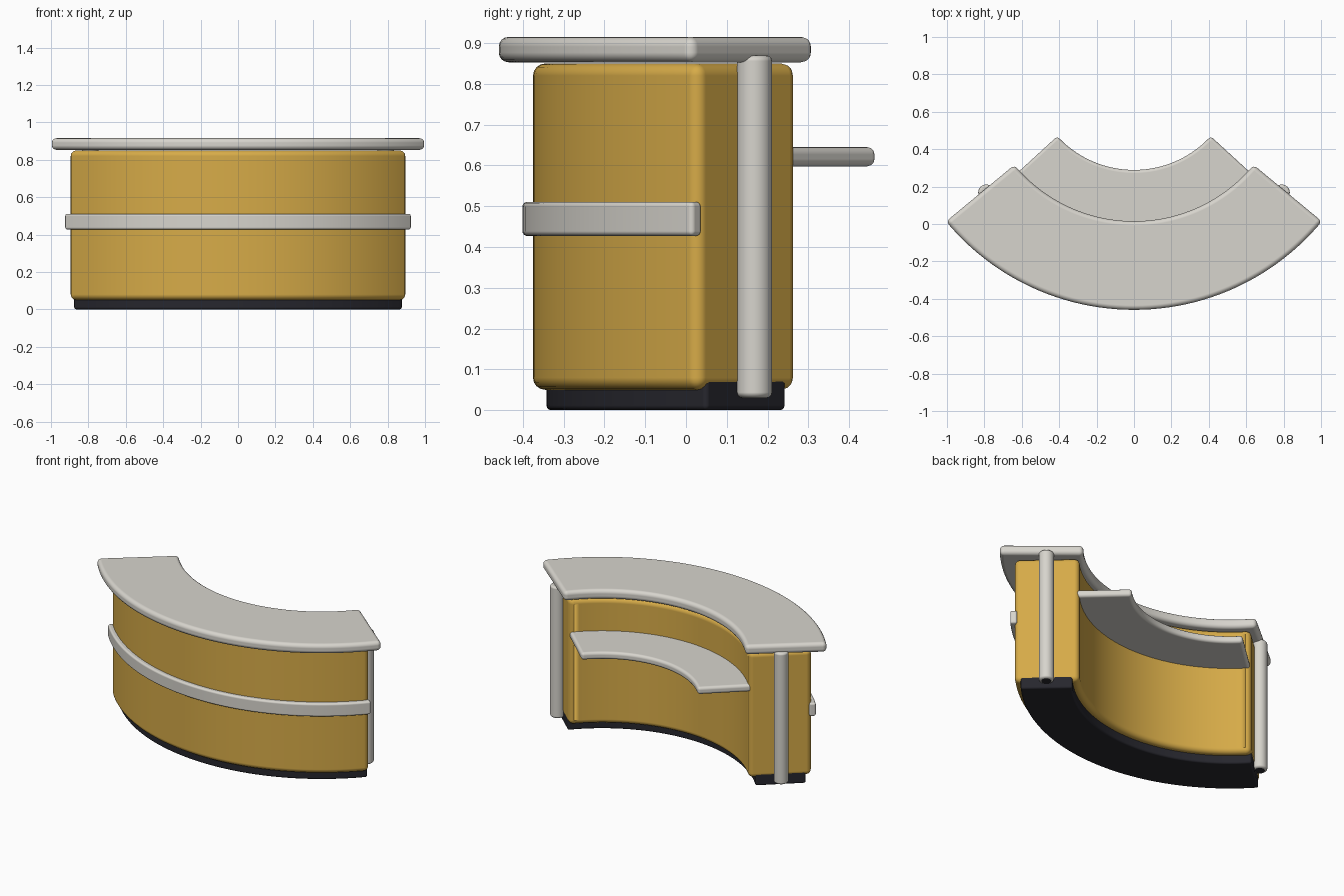
import bpy
import bmesh
from math import sin, cos, radians

cube = bpy.data.objects.get("Cube")
if cube:
    bpy.data.objects.remove(cube, do_unlink=True)

CENTRE_Y = 0.845  # shared centre of every arc, behind the counter
SEGMENTS = 48


def make_material(name, rgb):
    mat = bpy.data.materials.new(name)
    mat.use_nodes = True
    colour = (*rgb, 1.0)
    mat.diffuse_color = colour
    bsdf = mat.node_tree.nodes["Principled BSDF"]
    bsdf.inputs["Base Color"].default_value = colour
    bsdf.inputs["Roughness"].default_value = 0.6
    return mat


yellow = make_material("mustard yellow", (0.68, 0.41, 0.065))
grey = make_material("warm light grey", (0.68, 0.66, 0.61))
black = make_material("soft black", (0.02, 0.02, 0.027))


def finish(name, bm, mats, bevel, steps=4):
    """Turn a bmesh into a smooth object with rounded edges."""
    bmesh.ops.recalc_face_normals(bm, faces=bm.faces)
    mesh = bpy.data.meshes.new(name)
    bm.to_mesh(mesh)
    bm.free()
    for mat in mats:
        mesh.materials.append(mat)
    mesh.shade_smooth()
    obj = bpy.data.objects.new(name, mesh)
    bpy.context.collection.objects.link(obj)
    mod = obj.modifiers.new("rounded edges", "BEVEL")
    mod.width = bevel
    mod.segments = steps
    mod.limit_method = "ANGLE"
    mod.angle_limit = radians(40)
    mod.harden_normals = True
    return obj


def polar(radius, angle, z):
    return (radius * sin(angle), CENTRE_Y - radius * cos(angle), z)


def arc_block(name, r_in, r_out, half_angle, z0, z1, mat, bevel):
    """Sweep a rectangular section along an arc about the shared centre."""
    bm = bmesh.new()
    section = [(r_in, z0), (r_out, z0), (r_out, z1), (r_in, z1)]
    rings = []
    for i in range(SEGMENTS + 1):
        a = radians(half_angle) * (2 * i / SEGMENTS - 1)
        rings.append([bm.verts.new(polar(r, a, z)) for r, z in section])
    for a, b in zip(rings, rings[1:]):
        for k in range(4):
            n = (k + 1) % 4
            bm.faces.new((a[k], a[n], b[n], b[k]))
    bm.faces.new(rings[0])
    bm.faces.new(rings[-1])
    return finish(name, bm, [mat], bevel)


def post(name, side):
    """Round end post with a dark underside."""
    bm = bmesh.new()
    bmesh.ops.create_cone(bm, cap_ends=True, segments=32,
                          radius1=0.043, radius2=0.043, depth=0.84)
    bmesh.ops.translate(bm, verts=bm.verts, vec=(side * 0.79, 0.168, 0.45))
    bm.normal_update()
    for face in bm.faces:
        face.material_index = int(face.normal.z < -0.9)
    obj = finish(name, bm, [grey, black], 0.014, 3)
    obj.modifiers[0].material = 0
    return obj


# Main curved counter
arc_block("plinth", 0.893, 1.187, 47.9, 0.0, 0.08, black, 0.012)
arc_block("counter_body", 0.853, 1.22, 48, 0.05, 0.85, yellow, 0.035)
arc_block("counter_top", 0.83, 1.304, 50.4, 0.853, 0.915, grey, 0.024)

# Front trim band and rear work shelf
arc_block("front_band", 1.207, 1.246, 48.2, 0.427, 0.511, grey, 0.012)
arc_block("rear_shelf", 0.556, 0.90, 47.5, 0.598, 0.645, grey, 0.018)

# End posts
for label, side in (("left", 1), ("right", -1)):
    post(label + "_end_post", side)
